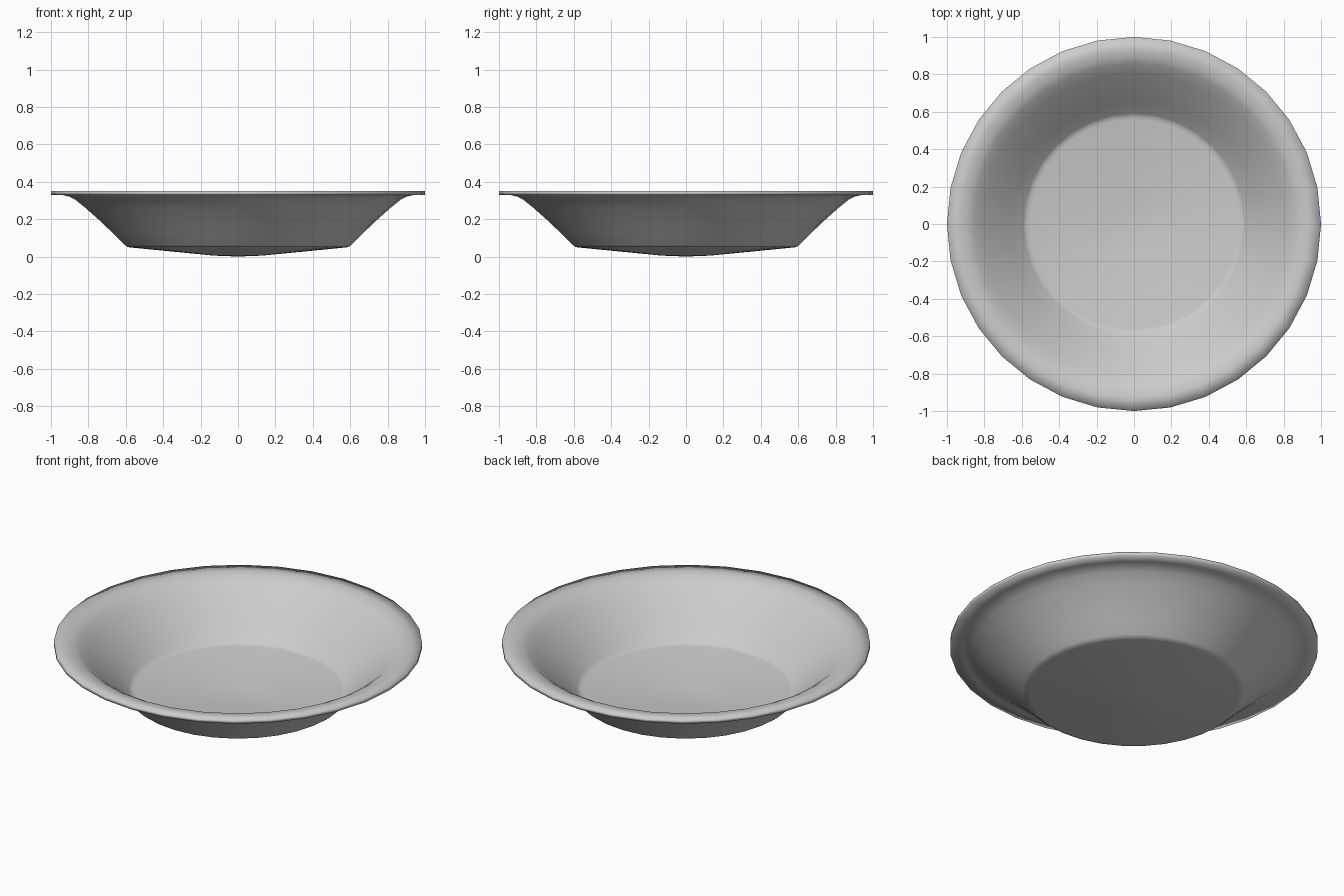
import bpy, bmesh, math

if "Cube" in bpy.data.objects:
    bpy.data.objects.remove(bpy.data.objects["Cube"])

SIDES = 32

# Half section: underside from the centre, round the rim, back along the inside
profile = [
    (0, 0.0), (0.13, 0.005), (0.57, 0.048), (0.592, 0.051), (0.605, 0.062),
    (0.67, 0.126), (0.74, 0.193), (0.82, 0.264), (0.87, 0.304), (0.90, 0.32),
    (0.935, 0.328), (1.0, 0.33),
    (1.0, 0.35), (0.93, 0.349), (0.89, 0.341), (0.86, 0.325), (0.81, 0.284),
    (0.73, 0.213), (0.66, 0.146), (0.592, 0.08), (0.58, 0.071), (0.56, 0.068),
    (0.13, 0.025), (0, 0.02),
]


def revolve(name, pts, sides):
    bm = bmesh.new()
    rings = []
    for r, z in pts:
        if r == 0:
            rings.append([bm.verts.new((0, 0, z))])
        else:
            rings.append([bm.verts.new((r * math.cos(2 * math.pi * i / sides),
                                        r * math.sin(2 * math.pi * i / sides), z))
                          for i in range(sides)])
    for a, b in zip(rings, rings[1:]):
        for i in range(sides):
            j = (i + 1) % sides
            if len(a) == 1:
                bm.faces.new((a[0], b[j], b[i]))
            elif len(b) == 1:
                bm.faces.new((a[i], a[j], b[0]))
            else:
                bm.faces.new((a[i], a[j], b[j], b[i]))
    bmesh.ops.recalc_face_normals(bm, faces=bm.faces)
    for f in bm.faces:
        f.smooth = True
    mesh = bpy.data.meshes.new(name)
    bm.to_mesh(mesh)
    bm.free()
    obj = bpy.data.objects.new(name, mesh)
    bpy.context.collection.objects.link(obj)
    return obj


# Shallow bowl with a flared rim and slightly conical base
revolve("bowl", profile, SIDES)
